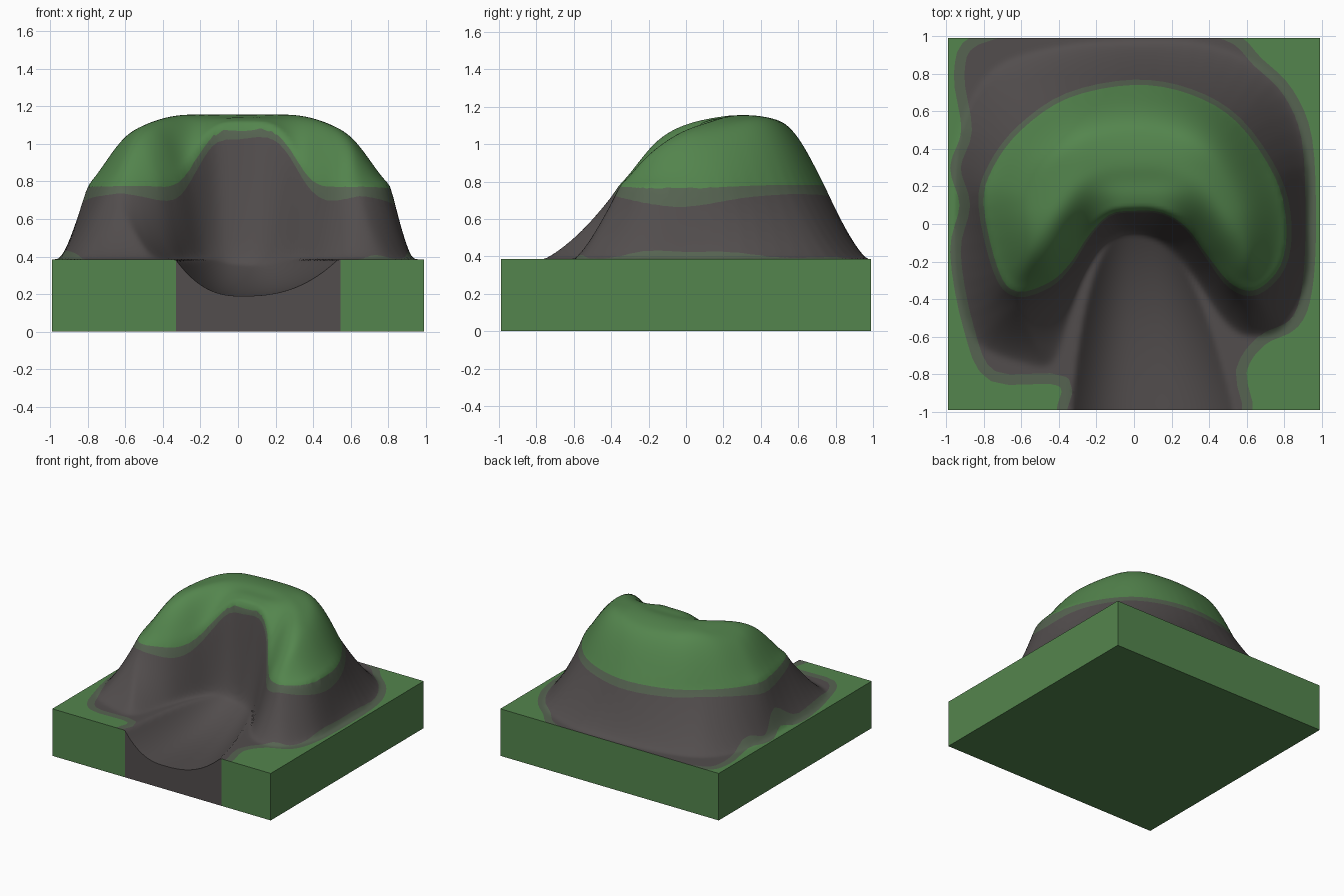
import bpy, bmesh, math
from mathutils import Vector

if "Cube" in bpy.data.objects:
    bpy.data.objects.remove(bpy.data.objects["Cube"])

HALF, BASE, N = 0.99, 0.385, 120

def material(name, rgb):
    m = bpy.data.materials.new(name)
    m.diffuse_color = (*rgb, 1)
    m.use_nodes = True
    m.node_tree.nodes["Principled BSDF"].inputs["Base Color"].default_value = m.diffuse_color
    return m

def smooth_loop(pts, steps=4):
    """Closed Catmull-Rom outline through the points."""
    out, n = [], len(pts)
    p = [Vector(q) for q in pts]
    for i in range(n):
        a, b, c, d = p[i - 1], p[i], p[(i + 1) % n], p[(i + 2) % n]
        for k in range(steps):
            t = k / steps
            v = 0.5 * (2*b + (c - a)*t + (2*a - 5*b + 4*c - d)*t*t + (3*b - a - 3*c + d)*t**3)
            out.append((v.x, v.y))
    segs = []
    for (ax, ay), (bx, by) in zip(out, out[1:] + out[:1]):
        dx, dy = bx - ax, by - ay
        segs.append((ax, ay, dx, dy, 1 / max(dx*dx + dy*dy, 1e-9)))
    return segs

def inside_distance(segs, x, y):
    """Distance to the outline, positive inside."""
    best, inside = 9.0, False
    for ax, ay, dx, dy, inv in segs:
        px, py = x - ax, y - ay
        t = min(1, max(0, (px*dx + py*dy) * inv))
        d = (px - t*dx)**2 + (py - t*dy)**2
        if d < best:
            best = d
        if (py < 0) != (py < dy) and px < dx * py / dy:
            inside = not inside
    return math.sqrt(best) if inside else -math.sqrt(best)

# Plan outlines: grassy cap, foot of the hill, rocky apron
cap = smooth_loop([(-.8, .1), (-.75, .3), (-.6, .5), (-.35, .67), (0, .74), (.3, .69), (.55, .54),
                   (.75, .25), (.81, 0), (.78, -.22), (.65, -.35), (.52, -.32), (.4, -.18), (.28, -.02),
                   (.15, .06), (0, .07), (-.13, .05), (-.24, -.06), (-.34, -.21), (-.45, -.31),
                   (-.62, -.36), (-.72, -.25)])
foot = smooth_loop([(-.95, .1), (-.92, .5), (-.75, .82), (-.4, .94), (0, .97), (.4, .95), (.75, .77),
                    (.92, .4), (.93, 0), (.92, -.3), (.8, -.55), (.62, -.6), (.48, -.52), (.33, -.29),
                    (.18, -.11), (0, -.04), (-.15, -.09), (-.26, -.25), (-.34, -.48), (-.43, -.74),
                    (-.6, -.74), (-.85, -.62), (-.95, -.3)])
apron = smooth_loop([(-.9, .1), (-.95, .3), (-.89, .5), (-.93, .8), (-.84, .98), (-.4, 1.06), (0, 1.06),
                     (.48, 1.01), (.66, .86), (.82, .7), (.92, .45), (.94, 0), (.92, -.35), (.85, -.53),
                     (.68, -.62), (.57, -.78), (.54, -1.1), (-.33, -1.1), (-.37, -.84), (-.75, -.81),
                     (-.88, -.55), (-.95, -.15)])

def ease(t):
    t = min(1, max(0, t))
    return t * t * (3 - 2 * t)

def height(x, y, dc):
    # scooped gully running out of the front
    ground = BASE
    if y < .1:
        floor = .19 + .2 * (y + 1)**3
        w = .35 - .1 * (y + 1) if x < .02 else .51 - .25 * (y + 1)
        ground = min(BASE, floor + .19 * (abs(x - .02) / w)**2.5)
    # the cap's rim climbs where the gully bites into the front
    rim = .78 + .33 * math.exp(-((x - .04) / .29)**4) * ease((.4 - y) / .25)
    if dc > 0:
        top = 1.155 - .9 * (max(0, abs(x) - .25)**2 + max(0, .08 - y)**2 + max(0, y - .32)**2)
        return rim + (max(top, rim) - rim) * (1 - (1 - min(dc / .25, 1))**2.2)
    df = inside_distance(foot, x, y)
    return ground if df <= 0 else ground + (rim - ground) * (df / (df - dc))**1.3

# Sample and lightly soften the height grid
co = [-HALF + 2 * HALF * i / N for i in range(N + 1)]
DC = [[inside_distance(cap, x, y) for x in co] for y in co]
Z = [[height(x, y, DC[j][i]) for i, x in enumerate(co)] for j, y in enumerate(co)]
for _ in range(3):
    S = [r[:] for r in Z]
    for j in range(1, N):
        for i in range(1, N):
            k = .3 if DC[j][i] < .04 else .9          # the cap is softened more
            near = (Z[j-1][i] + Z[j+1][i] + Z[j][i-1] + Z[j][i+1]) / 4
            S[j][i] = (1 - k) * Z[j][i] + k * near
    Z = S

# Hill surface, with outline distances kept per vertex for colouring
bm = bmesh.new()
V = [[bm.verts.new((co[i], co[j], Z[j][i])) for i in range(N + 1)] for j in range(N + 1)]
value = {}
for j, y in enumerate(co):
    for i, x in enumerate(co):
        steep = 1 + 2.2 * math.exp(-((x - .04) / .36)**4) * ease((.35 - y) / .2)
        value[V[j][i]] = (DC[j][i] * steep, inside_distance(apron, x, y))
for j in range(N):
    for i in range(N):
        bm.faces.new((V[j][i], V[j][i+1], V[j+1][i+1], V[j+1][i]))

# Cut clean colour borders along the outlines
EDGE = .028
for which, level in ((0, 0), (0, -EDGE), (1, -EDGE), (1, EDGE)):
    new = []
    for e in list(bm.edges):
        a, b = e.verts
        va, vb = value[a], value[b]
        da, db = va[which] - level, vb[which] - level
        if da * db < 0:
            t = min(.97, max(.03, da / (da - db)))
            v = bmesh.utils.edge_split(e, a, t)[1]
            mix = [va[k] + (vb[k] - va[k]) * t for k in (0, 1)]
            mix[which] = level
            value[v] = tuple(mix)
            new.append(v)
    bmesh.ops.connect_verts(bm, verts=new)

GRASS, ROCK, FRINGE = 0, 1, 2
for f in bm.faces:
    dc, da = (sum(value[v][k] for v in f.verts) / len(f.verts) for k in (0, 1))
    if dc > 0 or da < -EDGE:
        f.material_index = GRASS
    elif dc > -EDGE or da < EDGE:
        f.material_index = FRINGE
    else:
        f.material_index = ROCK

# Side walls and underside
rim_edges = [e for e in bm.edges if e.is_boundary]
ext = bmesh.ops.extrude_edge_only(bm, edges=rim_edges)["geom"]
for v in (g for g in ext if isinstance(g, bmesh.types.BMVert)):
    v.co.z = 0
for f in (g for g in ext if isinstance(g, bmesh.types.BMFace)):
    c = f.calc_center_median()
    f.material_index = ROCK if c.y < -HALF + .001 and -.33 < c.x < .54 else GRASS
low = [e for e in bm.edges if e.is_boundary]
for f in bmesh.ops.contextual_create(bm, geom=low)["faces"]:
    f.material_index = GRASS
bmesh.ops.recalc_face_normals(bm, faces=bm.faces)

me = bpy.data.meshes.new("hill_tile")
bm.to_mesh(me)
bm.free()
for m in (material("grass green", (.088, .235, .075)),
          material("rock grey", (.085, .075, .075)),
          material("mossy fringe", (.092, .125, .082))):
    me.materials.append(m)
ob = bpy.data.objects.new("hill_tile", me)
bpy.context.collection.objects.link(ob)
bpy.context.view_layer.objects.active = ob
ob.select_set(True)
bpy.ops.object.shade_smooth_by_angle(angle=math.radians(55))
